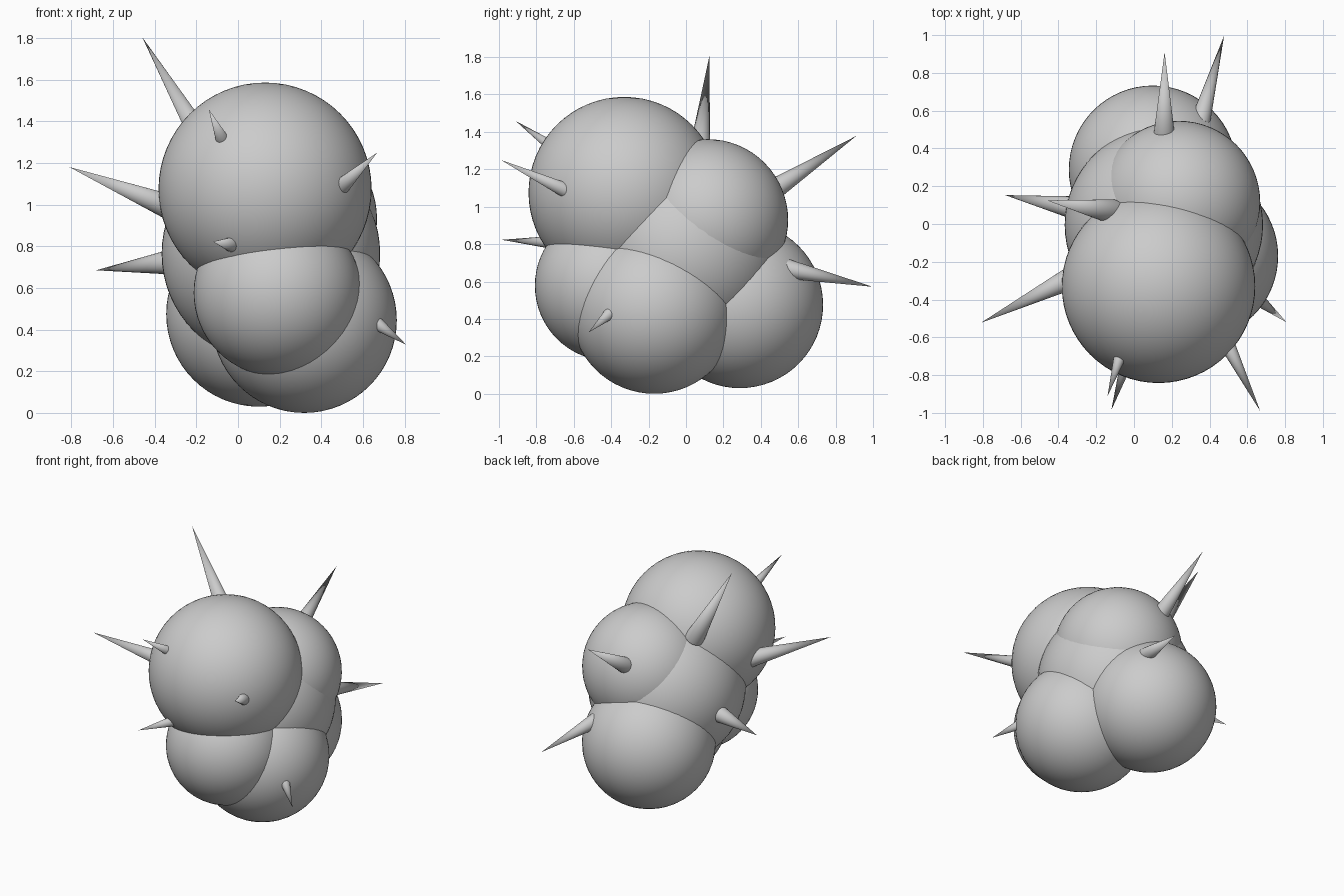
import bpy
from mathutils import Vector

if "Cube" in bpy.data.objects:
    bpy.data.objects.remove(bpy.data.objects["Cube"])

DROP = Vector((0, 0, -0.005))


def finish(name):
    ob = bpy.context.object
    ob.name = name
    bpy.ops.object.shade_smooth_by_angle()
    return ob


def lobe(name, centre, radius):
    bpy.ops.mesh.primitive_uv_sphere_add(segments=64, ring_count=32, radius=radius,
                                         location=Vector(centre) + DROP)
    finish(name)


def spike(name, base, tip, radius, sink=0.06):
    # cone from just below the surface out to its tip
    base, tip = Vector(base) + DROP, Vector(tip) + DROP
    length = (tip - base).length
    direction = (tip - base) / length
    root = base - direction * sink
    bpy.ops.mesh.primitive_cone_add(vertices=24, radius1=radius * (length + sink) / length,
                                    radius2=0, depth=length + sink,
                                    location=(root + tip) / 2)
    ob = finish(name)
    ob.rotation_mode = 'QUATERNION'
    ob.rotation_quaternion = direction.to_track_quat('Z', 'Y')


# Overlapping round lobes of the body
lobe("upper_front_lobe", (0.13, -0.33, 1.08), 0.512)
lobe("lower_front_lobe", (0.19, -0.405, 0.583), 0.403)
lobe("lower_right_lobe", (0.318, -0.17, 0.45), 0.445)
lobe("lower_back_lobe", (0.10, 0.288, 0.48), 0.445)
lobe("upper_back_lobe", (0.237, 0.115, 0.935), 0.431)
lobe("core_lobe", (0.158, -0.005, 0.77), 0.525)

# Thin spikes scattered over the surface
SPIKES = [
    ("top_left_spike", (-0.145, 0.07, 1.27), (-0.46, 0.125, 1.81), 0.06),
    ("left_spike", (-0.376, -0.307, 1.013), (-0.81, -0.523, 1.186), 0.055),
    ("low_left_spike", (-0.366, 0.095, 0.725), (-0.682, 0.153, 0.69), 0.053),
    ("front_upper_spike", (-0.085, -0.735, 1.34), (-0.14, -0.91, 1.463), 0.027),
    ("front_right_spike", (0.505, -0.66, 1.10), (0.668, -0.99, 1.255), 0.038),
    ("front_lower_spike", (-0.04, -0.735, 0.815), (-0.12, -0.985, 0.828), 0.032),
    ("low_right_spike", (0.683, -0.42, 0.423), (0.807, -0.52, 0.333), 0.029),
    ("back_upper_spike", (0.16, 0.505, 1.12), (0.162, 0.91, 1.383), 0.052),
    ("back_lower_spike", (0.367, 0.60, 0.66), (0.477, 0.997, 0.577), 0.046),
]
for args in SPIKES:
    spike(*args)
